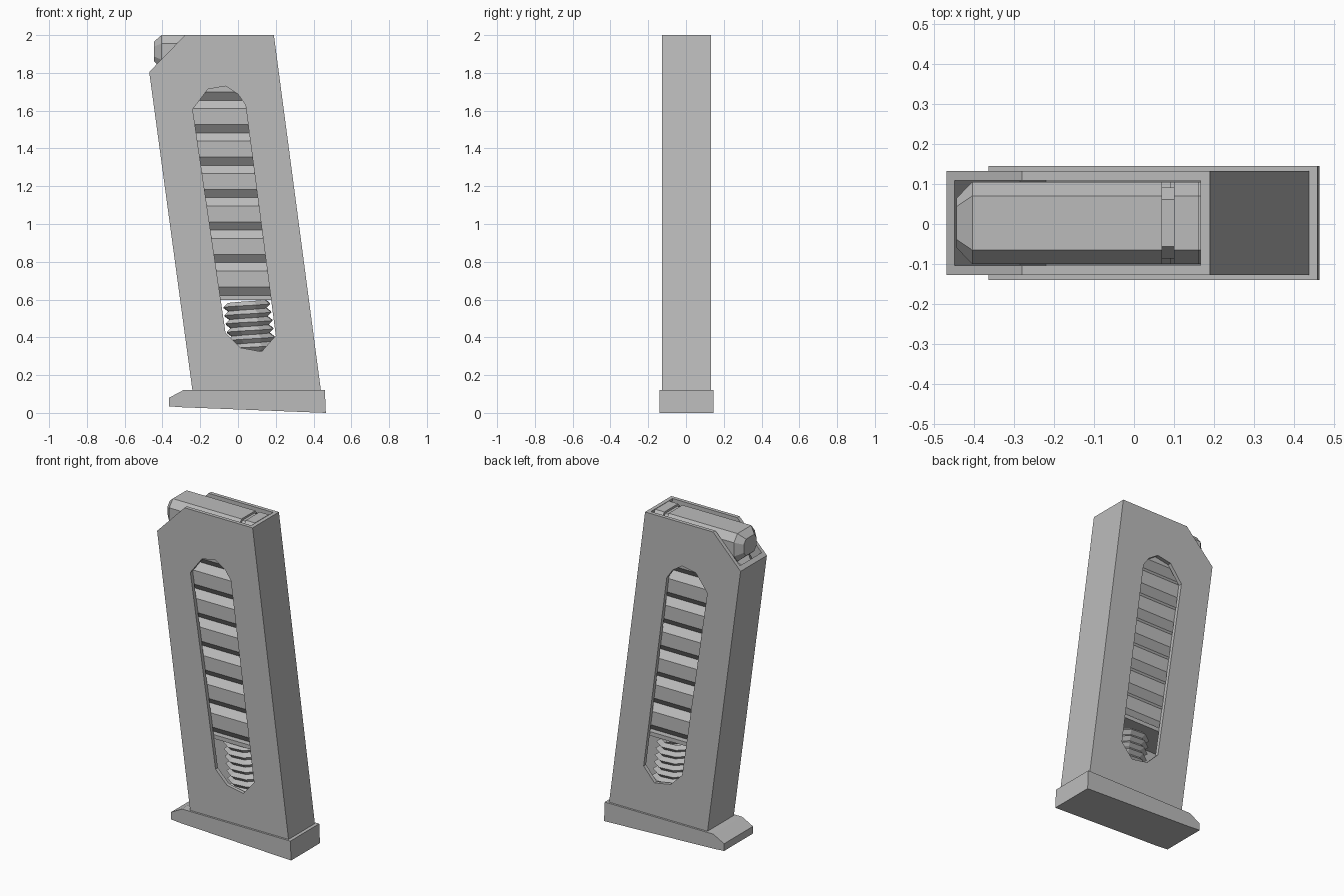
import bpy, bmesh, math

cube = bpy.data.objects.get("Cube")
if cube:
    bpy.data.objects.remove(cube, do_unlink=True)

GREY = (0.5, 0.5, 0.5, 1)
metal = bpy.data.materials.new("plain grey metal")
metal.use_nodes = True
metal.diffuse_color = GREY
metal.node_tree.nodes["Principled BSDF"].inputs["Base Color"].default_value = GREY

SLANT = -0.135   # sideways lean per unit of height
MID_Y = 0.0025


def finish(name, bm):
    bmesh.ops.recalc_face_normals(bm, faces=bm.faces)
    mesh = bpy.data.meshes.new(name)
    bm.to_mesh(mesh)
    bm.free()
    mesh.materials.append(metal)
    obj = bpy.data.objects.new(name, mesh)
    bpy.context.collection.objects.link(obj)
    return obj


def plate(name, outline, half_depth):
    """Extrude an x-z outline along y."""
    bm = bmesh.new()
    face = bm.faces.new([bm.verts.new((x, MID_Y - half_depth, z)) for x, z in outline])
    new = bmesh.ops.extrude_face_region(bm, geom=[face])["geom"]
    bmesh.ops.translate(bm, vec=(0, 2 * half_depth, 0),
                        verts=[v for v in new if isinstance(v, bmesh.types.BMVert)])
    return finish(name, bm)


def cut(obj, cutter):
    cutter.hide_render = True
    mod = obj.modifiers.new("cut", 'BOOLEAN')
    mod.operation, mod.solver, mod.object = 'DIFFERENCE', 'EXACT', cutter
    graph = bpy.context.evaluated_depsgraph_get()
    mesh = bpy.data.meshes.new_from_object(obj.evaluated_get(graph))
    obj.modifiers.clear()
    obj.data = mesh
    bpy.data.objects.remove(cutter, do_unlink=True)


# Hollow slanted housing, open at the top, with a window through both sides
housing = plate("housing", [(-0.24, 0.11), (0.44, 0.11), (0.19, 2.0),
                            (-0.28, 2.0), (-0.47, 1.805)], 0.13)
cavity = plate("cavity_cutter", [(-0.22, 0.13), (0.415, 0.13), (0.158, 2.06),
                                 (-0.481, 2.06)], 0.107)
cut(housing, cavity)
window = plate("window_cutter", [(-0.24, 1.607), (-0.16, 1.713), (-0.066, 1.73),
                                 (0, 1.687), (0.04, 1.63), (0.2, 0.41),
                                 (0.125, 0.324), (0.013, 0.345), (-0.066, 0.424)], 0.3)
cut(housing, window)

# Base plate with a front lip
plate("base_plate", [(-0.365, 0.035), (-0.365, 0.08), (-0.29, 0.12),
                     (0.46, 0.12), (0.465, 0), (-0.3, 0.03)], 0.1425)


# Stack of eight-sided cartridges lying along x
def cartridge(name, x, z):
    section = [(0.068, 0.087), (0.103, 0.043), (0.103, -0.043), (0.068, -0.087)]
    section += [(-y, -h) for y, h in section]
    stations = [(-0.445, 0.6), (-0.405, 1), (0.07, 1), (0.07, 0.86),
                (0.1, 0.86), (0.1, 1), (0.133, 1), (0.163, 1)]
    bm = bmesh.new()
    rings = [[bm.verts.new((x + sx, MID_Y + y * s, z + h * s)) for y, h in section]
             for sx, s in stations]
    for a, b in zip(rings, rings[1:]):
        for i in range(8):
            j = (i + 1) % 8
            bm.faces.new((a[i], a[j], b[j], b[i]))
    bm.faces.new(rings[0])
    bm.faces.new(rings[-1])
    return finish(name, bm)


STEP = 0.172
for k in range(8):
    cartridge(f"cartridge_{k + 1}", -SLANT * STEP * k, 1.913 - STEP * k)

# Follower under the stack
plate("follower", [(-0.285, 0.597), (0.35, 0.597), (0.347, 0.622), (-0.288, 0.622)], 0.104)

# Eight-sided ridged coil spring beneath the follower
TURNS, PITCH, BOTTOM = 10, 0.044, 0.12
bm = bmesh.new()
strip = []
for i in range(8 * TURNS + 1):
    angle = math.radians(45 * i + 22.5)
    column = []
    for radius, lift in ((0.108, 0), (0.135, 0.5), (0.108, 1)):
        z = BOTTOM + PITCH * (i / 8 + lift)
        centre = 0.045 + SLANT * (z - 0.58)
        column.append(bm.verts.new((centre + radius * math.cos(angle),
                                    MID_Y + 0.78 * radius * math.sin(angle), z)))
    strip.append(column)
for a, b in zip(strip, strip[1:]):
    for r in range(2):
        bm.faces.new((a[r], b[r], b[r + 1], a[r + 1]))
bmesh.ops.remove_doubles(bm, verts=bm.verts, dist=0.0001)
finish("spring", bm)
